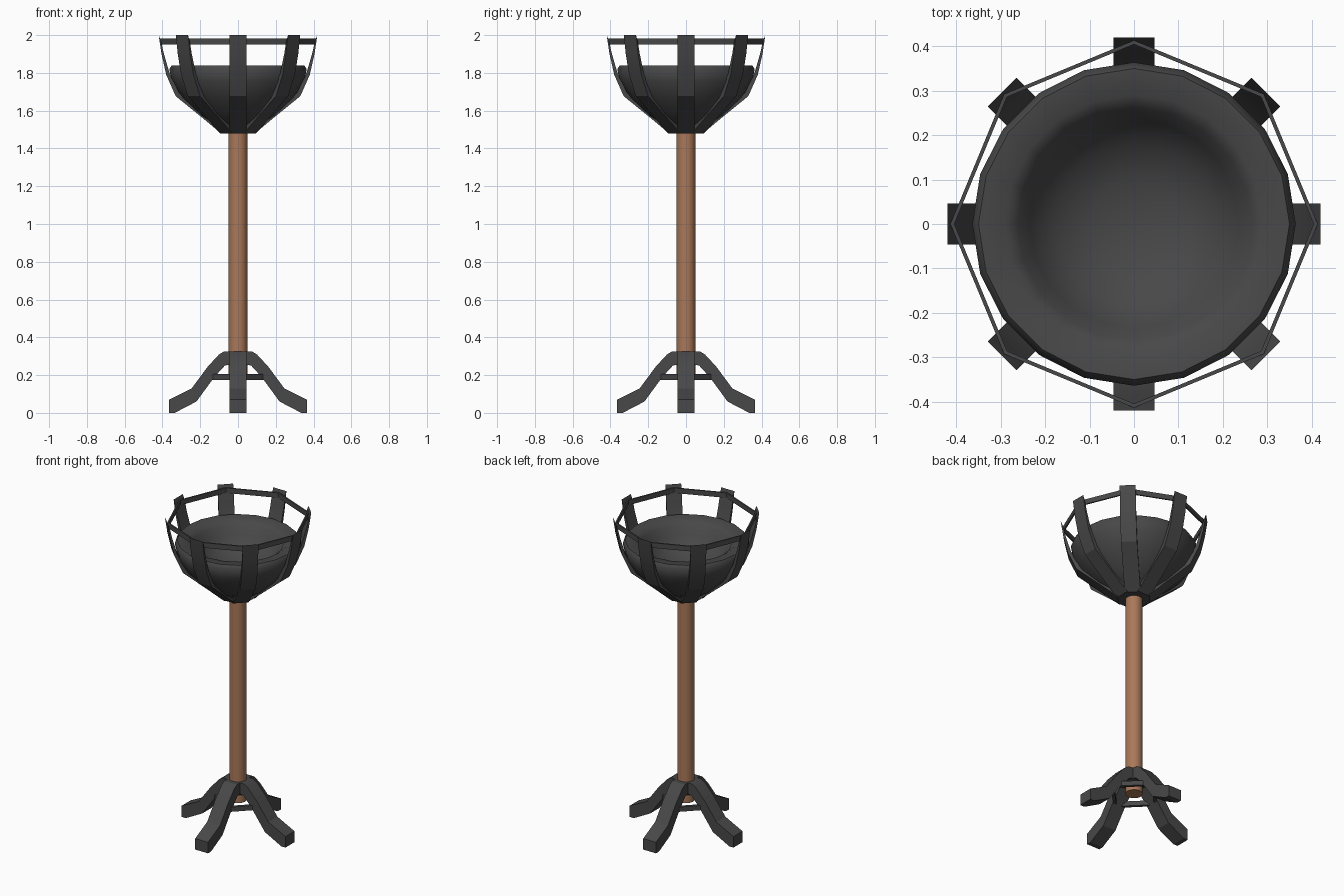
import bpy, bmesh
from math import cos, sin, pi, radians
from mathutils import Matrix

if "Cube" in bpy.data.objects:
    bpy.data.objects.remove(bpy.data.objects["Cube"])


def material(name, rgb):
    m = bpy.data.materials.new(name)
    m.diffuse_color = (*rgb, 1)
    m.use_nodes = True
    m.node_tree.nodes["Principled BSDF"].inputs["Base Color"].default_value = m.diffuse_color
    return m


IRON = material("dark_iron", (0.065, 0.065, 0.065))
WOOD = material("wood", (0.40, 0.19, 0.10))


def finish(name, bm, mat, angle=30):
    bmesh.ops.recalc_face_normals(bm, faces=bm.faces)
    me = bpy.data.meshes.new(name)
    bm.to_mesh(me)
    bm.free()
    me.materials.append(mat)
    ob = bpy.data.objects.new(name, me)
    bpy.context.collection.objects.link(ob)
    bpy.context.view_layer.objects.active = ob
    ob.select_set(True)
    bpy.ops.object.shade_smooth_by_angle(angle=radians(angle))
    ob.select_set(False)
    return ob


def bent_bar(name, outer, inner, width, turn):
    """Sweep a side profile (outer and inner r,z edges) to a width, turned about z."""
    bm = bmesh.new()
    rings = []
    for (ro, zo), (ri, zi) in zip(outer, inner):
        pts = [(ro, -width / 2, zo), (ro, width / 2, zo), (ri, width / 2, zi), (ri, -width / 2, zi)]
        rings.append([bm.verts.new(p) for p in pts])
    for a, b in zip(rings, rings[1:]):
        for k in range(4):
            bm.faces.new((a[k], a[(k + 1) % 4], b[(k + 1) % 4], b[k]))
    bm.faces.new(rings[0])
    bm.faces.new(rings[-1])
    bm.transform(Matrix.Rotation(turn, 4, 'Z'))
    return finish(name, bm, IRON, 20)


def lathe(name, profile, sides, mat, angle):
    """Revolve an r,z profile around z."""
    bm = bmesh.new()
    vs = [bm.verts.new((r, 0, z)) for r, z in profile]
    edges = [bm.edges.new(e) for e in zip(vs, vs[1:])]
    bmesh.ops.spin(bm, geom=vs + edges, cent=(0, 0, 0), axis=(0, 0, 1), angle=2 * pi, steps=sides)
    bmesh.ops.remove_doubles(bm, verts=bm.verts, dist=1e-4)
    return finish(name, bm, mat, angle)


def band(name, sides, radius, thick, z, height):
    """Closed polygonal hoop with corners at the bars it joins."""
    ri, ro = radius - thick / 2, radius + thick / 2
    z0, z1 = z - height / 2, z + height / 2
    return lathe(name, [(ro, z0), (ro, z1), (ri, z1), (ri, z0), (ro, z0)], sides, IRON, 30)


# Wooden pole
lathe("pole", [(0, 0.19), (0.05, 0.19), (0.05, 1.52), (0, 1.52)], 16, WOOD, 30)

# Four splayed feet and the brace joining them
leg_top = [(0.03, 0.325), (0.075, 0.325), (0.10, 0.31), (0.16, 0.245), (0.245, 0.13), (0.365, 0.07)]
leg_low = [(0.03, 0.24), (0.05, 0.255), (0.07, 0.25), (0.125, 0.19), (0.22, 0.06), (0.335, 0.0)]
leg_top += [(0.365, 0.0)]
leg_low += [(0.338, 0.0)]
for i in range(4):
    bent_bar(f"leg_{i + 1}", leg_top, leg_low, 0.09, i * pi / 2)
band("leg_brace", 4, 0.165, 0.026, 0.19, 0.03)

# Dished fire bowl with a broad rounded lip
lathe("fire_bowl", [(0, 1.49), (0.10, 1.51), (0.20, 1.575), (0.30, 1.67), (0.35, 1.755),
                    (0.364, 1.82), (0.35, 1.84), (0.29, 1.835), (0.262, 1.815), (0.235, 1.76),
                    (0.18, 1.70), (0.10, 1.665), (0, 1.655)], 20, IRON, 60)

# Eight basket straps and the hoop near their tips
strap_out = [(0.42, 2.0), (0.405, 1.90), (0.38, 1.79), (0.33, 1.677), (0.18, 1.555), (0.09, 1.48)]
strap_in = [(0.407, 1.965), (0.392, 1.90), (0.362, 1.797), (0.31, 1.692), (0.16, 1.58), (0.03, 1.48)]
for i in range(8):
    bent_bar(f"basket_strap_{i + 1}", strap_out, strap_in, 0.092, i * pi / 4)
band("basket_hoop", 8, 0.409, 0.009, 1.967, 0.032)
